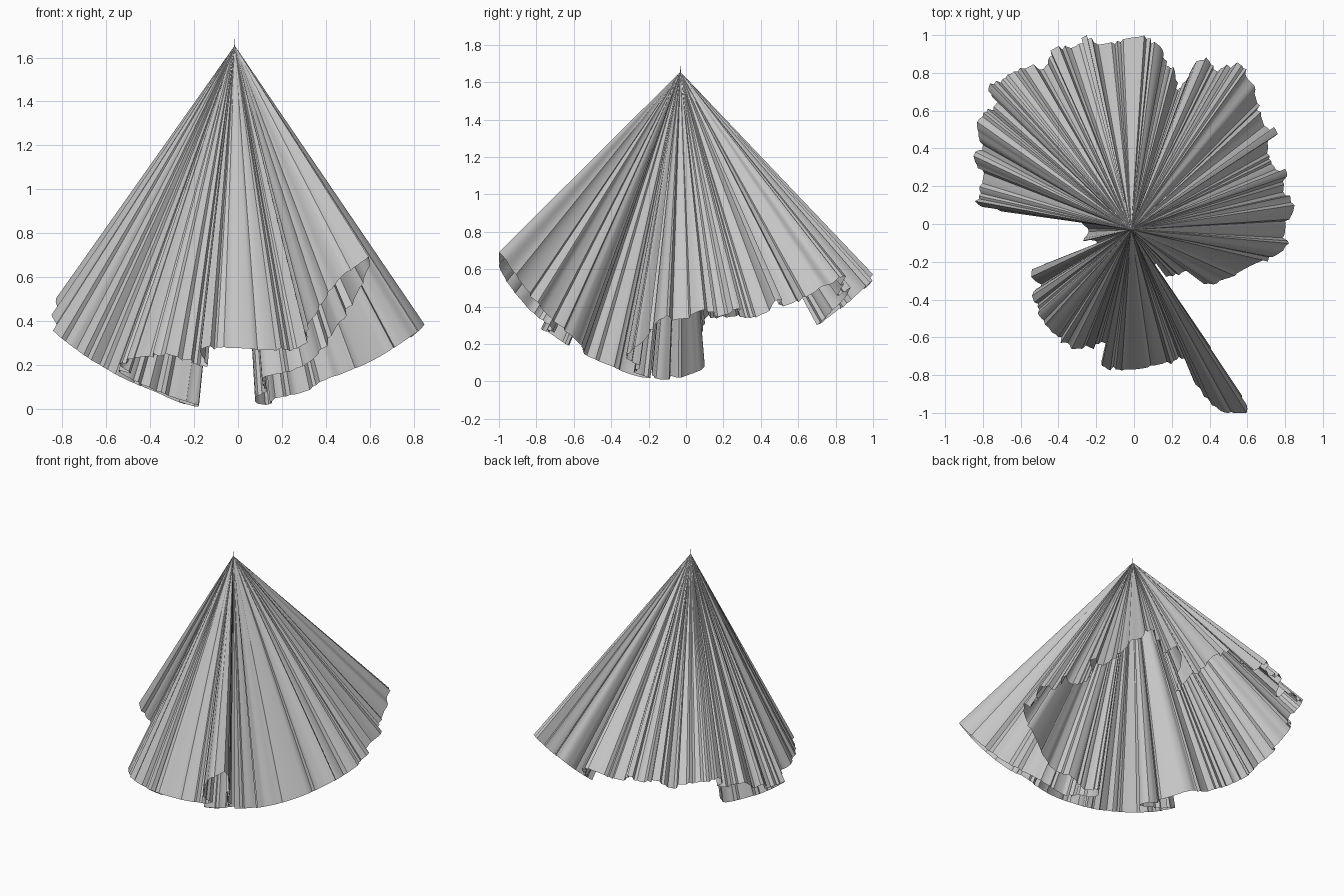
import bpy
import math
import random
from mathutils import Vector

random.seed(7)

default = bpy.data.objects.get("Cube")
if default:
    bpy.data.objects.remove(default, do_unlink=True)

APEX = Vector((-0.015, -0.03, 1.655))


def make_material(name, colour):
    mat = bpy.data.materials.new(name)
    mat.use_nodes = True
    mat.diffuse_color = colour
    mat.node_tree.nodes["Principled BSDF"].inputs["Base Color"].default_value = colour
    return mat


grey = make_material("cloth grey", (0.56, 0.56, 0.56, 1.0))

# Plan outline of the hem, in hundredths, going round the cloth
HEM = [
    (-82, 10), (-80, 24), (-85, 36), (-80, 42), (-83, 54), (-72, 65), (-77, 72),
    (-56, 83), (-48, 82), (-42, 93), (-31, 94), (-25, 100), (-19, 95), (2, 99),
    (14, 94), (17, 84), (21, 83), (24, 70), (33, 86), (40, 86), (42, 82),
    (57, 84), (62, 75), (69, 52), (75, 50), (71, 40), (75, 29), (81, 27),
    (79, 17), (85, 10), (80, -3), (79, -14), (62, -22), (42, -32), (30, -25),
    (17, -28), (14, -19), (9, -24), (8, -32), (13, -41), (11, -53), (18, -55),
    (27, -56), (34, -59), (41, -68), (45, -76), (53, -86),
    (60, -98), (56, -100), (46, -99), (35, -87), (29, -72),
    (15, -74), (0, -77), (-17, -75), (-14, -63), (-30, -66), (-45, -55),
    (-54, -38), (-49, -32), (-54, -24), (-26, -18), (-18, -16), (-20, -9),
    (-27, -9), (-24, -4), (-28, 1), (-38, 10), (-52, 7),
]


def spline_point(a, b, c, d, t):
    """Tight spline through b and c, close to straight on long runs."""
    s = t * t * (3 - 2 * t)
    run = (c - b).length
    ease = 0.5 * min(1.0, 0.2 / max(run, 0.01))
    bend = t * (1 - t) * ((1 - t) * (c - a) - t * (d - b))
    limit = 0.25 * run
    if bend.length > limit:
        bend = bend.normalized() * limit
    return b.lerp(c, s * 0.4 + t * 0.6) + bend * ease


def hem_curve():
    """Resample the outline, adding small irregular pleats."""
    keys = [Vector((x, y)) / 100 for x, y in HEM]
    n = len(keys)
    points = []
    for i in range(n):
        a, b, c, d = (keys[(i + k) % n] for k in (-1, 0, 1, 2))
        run = c - b
        steps = max(3, round(run.length / 0.018))
        side = Vector((-run.y, run.x)).normalized()
        size = 0.016 * min(1.0, b.length / 0.6)
        for k in range(steps):
            p = spline_point(a, b, c, d, k / steps)
            pleat = random.choice((-1, 0, 0, 1)) * random.uniform(0.3, 1) * size
            if k:
                p += side * pleat
            p.x = max(-0.853, min(0.853, p.x))
            p.y = max(-1.0, min(1.0, p.y))
            points.append(p)
    return points


def drape(p):
    """Place a plan point at the end of a taut length of cloth."""
    r = (p - APEX.xy).length
    slant = 1.688 - 0.166 * r
    return Vector((p.x, p.y, max(0.0, APEX.z - math.sqrt(slant * slant - r * r))))


# Pleated cloth: straight folds running from the peak to the hem
hem = [drape(p) for p in hem_curve()]
count = len(hem)
rows = (1.0, 0.66, 0.33, 0.08)
verts = [APEX.lerp(p, t) for t in rows for p in hem]
verts.append(APEX.copy())
faces = []
for row in range(len(rows) - 1):
    for i in range(count):
        j = (i + 1) % count
        low, high = row * count, (row + 1) * count
        faces.append((low + j, low + i, high + i, high + j))
last = (len(rows) - 1) * count
for i in range(count):
    faces.append((last + (i + 1) % count, last + i, len(verts) - 1))

mesh = bpy.data.meshes.new("pleated_cloth")
mesh.from_pydata([v[:] for v in verts], [], faces)
mesh.materials.append(grey)
mesh.update()
cloth = bpy.data.objects.new("pleated_cloth", mesh)
bpy.context.collection.objects.link(cloth)

bpy.ops.object.select_all(action="DESELECT")
cloth.select_set(True)
bpy.context.view_layer.objects.active = cloth
bpy.ops.object.shade_smooth_by_angle(angle=math.radians(35))

# Tiny pin at the peak
bpy.ops.mesh.primitive_cone_add(vertices=6, radius1=0.004, radius2=0.001,
                                depth=0.06, location=(APEX.x, APEX.y, 1.655))
pin = bpy.context.object
pin.name = "peak_pin"
pin.data.materials.append(grey)
